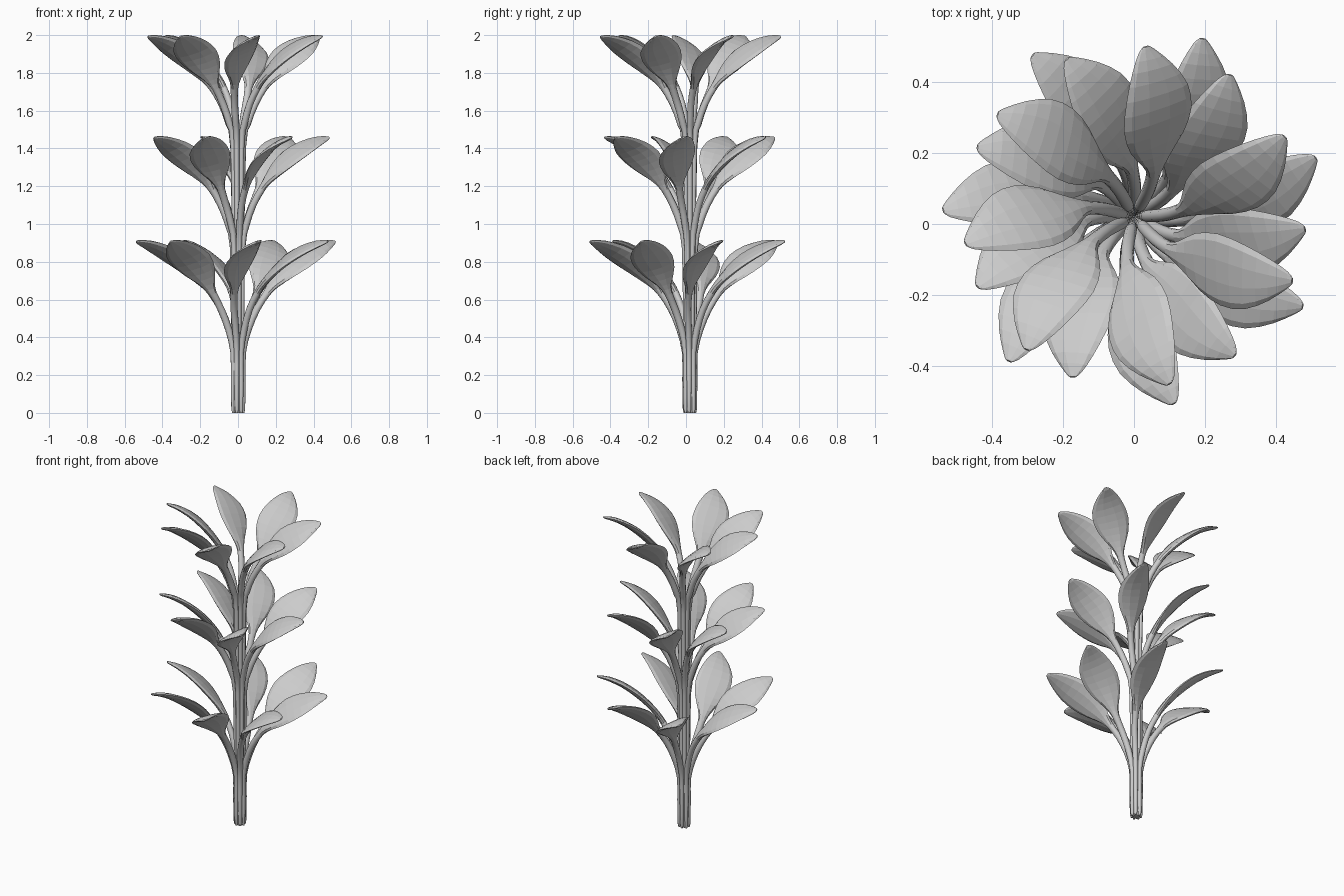
import bpy, math
from mathutils import Vector

if "Cube" in bpy.data.objects:
    bpy.data.objects.remove(bpy.data.objects["Cube"])

CENTRE = Vector((0, 0.02, 0))
SIDES = 10
BANK = math.radians(22)  # blades roll so the counter-clockwise edge is raised

# Stations of one leaf: radius (of a 0.5 reach), height below tip, azimuth lag,
# half width, half thickness, cupping of the edges
STATIONS = [
    (0.028, -0.60, -25, 0.015, 0.014, 0),
    (0.050, -0.48, -25, 0.019, 0.018, 0),
    (0.093, -0.37, -24, 0.020, 0.018, 0),
    (0.143, -0.285, -20, 0.022, 0.018, 0),
    (0.178, -0.235, -17, 0.042, 0.018, 0),
    (0.230, -0.175, -13, 0.084, 0.018, 0.003),
    (0.295, -0.117, -9.5, 0.106, 0.018, 0.004),
    (0.370, -0.068, -6.5, 0.096, 0.016, 0.002),
    (0.440, -0.033, -3, 0.062, 0.013, 0),
    (0.488, -0.017, -0.5, 0.026, 0.008, 0),
    (0.502, -0.011, 0, 0.009, 0.004, 0),
]


def spline(rows, steps):
    """Catmull-Rom through rows of numbers."""
    out = []
    n = len(rows)
    for i in range(n - 1):
        a, b, c, d = (rows[max(0, min(n - 1, i + k))] for k in (-1, 0, 1, 2))
        for s in range(steps):
            t = s / steps
            out.append([0.5 * (2 * q + (r - p) * t + (2 * p - 5 * q + 4 * r - u) * t * t
                               + (3 * q - p - 3 * r + u) * t ** 3)
                        for p, q, r, u in zip(a, b, c, d)])
    out.append(list(rows[-1]))
    return out


def polar(r, deg, z):
    a = math.radians(deg)
    return CENTRE + Vector((r * math.cos(a), r * math.sin(a), z))


def make_leaf(name, azimuth, reach, top, foot_r):
    # long stem, then the flaring neck and the blade
    low = top - 0.60
    mid_r = (foot_r + 0.028) / 2
    rows = [[*polar(foot_r, azimuth - 25, 0.018), 0.010, 0.010, 0],
            [*polar(mid_r, azimuth - 25, low * 0.55), 0.013, 0.013, 0]]
    for r, dz, lag, w, t, cup in STATIONS:
        k = reach / 0.5 if r > 0.03 else 1
        rows.append([*polar(r * k, azimuth + lag, top + dz), w, t, cup])
    # rounded foot on the ground below the splined part
    rings = [[*polar(foot_r, azimuth - 25, 0), 0.006, 0.006, 0]] + spline(rows, 2)
    pts = [Vector(r[:3]) for r in rings]

    # sweep an elliptical section along the path
    heading = polar(reach, azimuth, 0) - polar(0.18, azimuth - 18, 0)
    flat_side = Vector((-heading.y, heading.x, 0)).normalized()
    verts, faces = [], []
    n = len(rings)
    for i, (p, row) in enumerate(zip(pts, rings)):
        tan = pts[min(i + 1, n - 1)] - pts[max(i - 1, 0)]
        if i == 0:
            tan = Vector((0, 0, 1))
        up = tan.cross(flat_side).normalized()
        side = flat_side * math.cos(BANK) + up * math.sin(BANK)
        normal = up * math.cos(BANK) - flat_side * math.sin(BANK)
        if i == 0:
            side, normal = flat_side, up
        w, t, cup = row[3:]
        for k in range(SIDES):
            c = math.cos(2 * math.pi * k / SIDES)
            s = math.sin(2 * math.pi * k / SIDES)
            verts.append(p + side * (w * c) + normal * (t * s + cup * (c * c - 0.4)))
    for i in range(n - 1):
        for k in range(SIDES):
            k2 = (k + 1) % SIDES
            a, b = i * SIDES, (i + 1) * SIDES
            faces.append((a + k, a + k2, b + k2, b + k))
    faces.append(tuple(reversed(range(SIDES))))
    faces.append(tuple(range((n - 1) * SIDES, n * SIDES)))
    mesh = bpy.data.meshes.new(name)
    mesh.from_pydata(verts, [], faces)
    # smooth stem, faceted blade
    for f in mesh.polygons:
        f.use_smooth = f.index < SIDES * 11
    mesh.update()
    obj = bpy.data.objects.new(name, mesh)
    bpy.context.collection.objects.link(obj)


# Three whorls of seven leaves: tip height, reach, foot radius, tip azimuths
WHORLS = {
    "lower": (0.92, 0.537, 0.028, (18, 69, 122, 178, -131, -78, -28)),
    "middle": (1.47, 0.482, 0.019, (56, -4, -54, -111, -156, 156, 113)),
    "upper": (2.005, 0.48, 0.010, (86, 28, -22, -78, -129, -171, 143)),
}
for tier, (top, reach, foot, angles) in WHORLS.items():
    for i, az in enumerate(angles):
        make_leaf(f"{tier}_leaf_{i + 1}", az, reach, top, foot)
